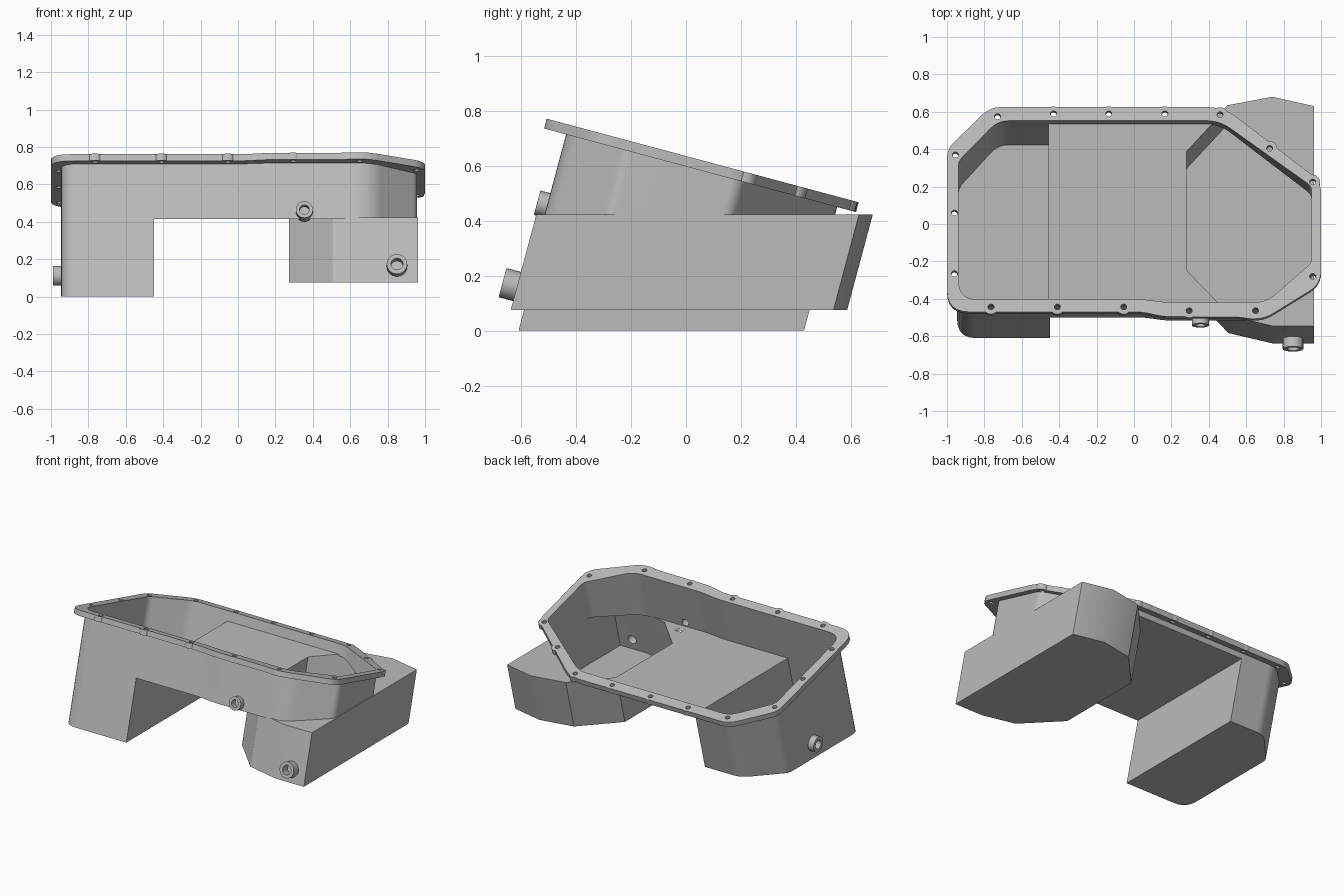
import bpy, bmesh, math
from mathutils import Vector, Matrix

if "Cube" in bpy.data.objects:
    bpy.data.objects.remove(bpy.data.objects["Cube"])

# The rim lies on a plane tilted about x; walls run square to it
TILT = math.radians(15)
S, C = math.sin(TILT), math.cos(TILT)
ORIGIN = Vector((0, 0, 0.636))
ACROSS, NORMAL = Vector((0, C, -S)), Vector((0, S, C))
WALL = 0.008

metal = bpy.data.materials.new("grey metal")
metal.use_nodes = True
metal.diffuse_color = (0.5, 0.5, 0.5, 1)
metal.node_tree.nodes["Principled BSDF"].inputs["Base Color"].default_value = (0.5, 0.5, 0.5, 1)


def on_plane(w):
    return lambda p: ORIGIN + Vector((p[0], 0, 0)) + ACROSS * p[1] + NORMAL * w


def at_height(z):
    def place(p):
        base = on_plane(0)(p)
        return base + NORMAL * ((z - base.z) / NORMAL.z)
    return place


def new_object(name, bm):
    bmesh.ops.recalc_face_normals(bm, faces=bm.faces)
    mesh = bpy.data.meshes.new(name)
    bm.to_mesh(mesh)
    bm.free()
    mesh.materials.append(metal)
    obj = bpy.data.objects.new(name, mesh)
    bpy.context.collection.objects.link(obj)
    return obj


def prism(name, outline, top, bottom):
    bm = bmesh.new()
    upper = [bm.verts.new(top(p)) for p in outline]
    lower = [bm.verts.new(bottom(p)) for p in outline]
    bm.faces.new(upper)
    bm.faces.new(lower[::-1])
    for i in range(len(outline)):
        j = (i + 1) % len(outline)
        bm.faces.new((upper[i], lower[i], lower[j], upper[j]))
    return new_object(name, bm)


def box(name, low, high):
    bm = bmesh.new()
    low, high = Vector(low), Vector(high)
    size = Matrix.Diagonal((*(high - low), 1))
    bmesh.ops.create_cube(bm, size=1, matrix=Matrix.Translation((low + high) / 2) @ size)
    return new_object(name, bm)


def rods(name, specs, sides=24):
    """Cylinders given as (start, end, radius)."""
    bm = bmesh.new()
    for a, b, r in specs:
        turn = (b - a).to_track_quat('Z', 'Y').to_matrix().to_4x4()
        bmesh.ops.create_cone(bm, cap_ends=True, segments=sides, radius1=r, radius2=r,
                              depth=(b - a).length, matrix=Matrix.Translation((a + b) / 2) @ turn)
    return new_object(name, bm)


def boolean(target, other, operation, keep=False):
    mod = target.modifiers.new("cut", 'BOOLEAN')
    mod.operation, mod.solver, mod.object = operation, 'EXACT', other
    bpy.context.view_layer.objects.active = target
    bpy.ops.object.modifier_apply(modifier=mod.name)
    if not keep:
        bpy.data.objects.remove(other)


def inset(points, d):
    """Shrink a clockwise outline of (x, v, corner radius)."""
    out = []
    for i, p in enumerate(points):
        a, b, c = (Vector(q[:2]) for q in (points[i - 1], p, points[(i + 1) % len(points)]))
        e, f = (b - a).normalized(), (c - b).normalized()
        n, m = Vector((e.y, -e.x)), Vector((f.y, -f.x))
        q = b + (n + m) * (d / (1 + n.dot(m)))
        out.append((q.x, q.y, p[2]))
    return out


def rounded(points, steps=6):
    out = []
    for i, (x, y, r) in enumerate(points):
        b = Vector((x, y))
        if r == 0:
            out.append(b)
            continue
        a, c = (Vector(q[:2]) for q in (points[i - 1], points[(i + 1) % len(points)]))
        start, end = b + (a - b).normalized() * r, b + (c - b).normalized() * r
        for k in range(steps + 1):
            t = k / steps
            out.append(start * (1 - t) ** 2 + b * 2 * t * (1 - t) + end * t * t)
    return out


def from_top(points):
    return [(x, y / C, r) for x, y, r in points]


rim_outline = from_top([
    (-0.77, 0.625, 0.06), (0.48, 0.625, 0.09), (1.0, 0.225, 0.06), (1.0, -0.32, 0.07),
    (0.68, -0.518, 0.08), (0.57, -0.498, 0.03), (0.16, -0.495, 0.04), (0.04, -0.47, 0.04),
    (-1.0, -0.47, 0.12), (-1.0, 0.4, 0.05)])
body_outline = from_top([
    (-0.73, 0.56, 0.06), (0.46, 0.56, 0.07), (0.958, 0.205, 0.03), (0.958, -0.21, 0.03),
    (0.71, -0.427, 0.07), (0.17, -0.427, 0.05), (0.05, -0.41, 0.05),
    (-0.946, -0.41, 0.1), (-0.946, 0.34, 0.03)])
SUMP_TOP, SUMP_LOW, FLOOR = 0.423, 0.075, 0.415
sump_outline = [(x, y * C - (SUMP_TOP - ORIGIN.z) * S, 0) for x, y in [
    (0.272, 0.39), (0.5, 0.635), (0.74, 0.68), (0.963, 0.63),
    (0.963, -0.545), (0.74, -0.545), (0.505, -0.49), (0.272, -0.25)]]

# Pan body: deep well at one end, shallow floor, wide sump at the other end
body_inner = rounded(inset(body_outline, WALL))
sump_inner = inset(sump_outline, WALL)
body = prism("pan_body", rounded(body_outline), on_plane(-0.03), at_height(0))
boolean(body, box("step", (-0.45, -2, -1), (2, 2, FLOOR)), 'DIFFERENCE')
boolean(body, prism("sump", [p[:2] for p in sump_outline], at_height(SUMP_TOP),
                    at_height(SUMP_LOW)), 'UNION')

# Threaded fittings: face centre, inward direction, outer and bore radius
fittings = [
    (Vector((0.85, -0.668, 0.175)), ACROSS, 0.055, 0.032),
    (Vector((0.355, -0.542, 0.466)), ACROSS, 0.046, 0.026),
    (Vector((-0.99, -0.07, 0.112)), Vector((1, 0, 0)), 0.053, 0.03)]
for face, inward, outer, bore in fittings:
    boolean(body, rods("fitting", [(face, face + inward * 0.085, outer)]), 'UNION')

# Hollow out the body, the sump and the opening between them
cavity = prism("cavity", body_inner, on_plane(0.05), at_height(WALL))
boolean(cavity, box("step", (-0.45 - WALL, -2, -1), (2, 2, FLOOR + WALL)), 'DIFFERENCE')
boolean(body, cavity, 'DIFFERENCE')
boolean(body, prism("sump_cavity", [p[:2] for p in sump_inner], at_height(SUMP_TOP - WALL),
                    at_height(SUMP_LOW + WALL)), 'DIFFERENCE')
opening = prism("opening", [p[:2] for p in sump_inner], at_height(0.44), at_height(0.4))
boolean(opening, prism("limit", body_inner, on_plane(0.05), at_height(0.38)), 'INTERSECT')
boolean(body, opening, 'DIFFERENCE')
boolean(body, rods("bores", [(f - d * 0.05, f + d * 0.13, b) for f, d, o, b in fittings]),
        'DIFFERENCE')

# Bolted rim with a boss around each hole
bolts = [(-0.73, 0.575), (-0.43, 0.59), (-0.135, 0.59), (0.165, 0.59), (0.46, 0.585),
         (0.725, 0.405), (0.955, 0.225), (0.955, -0.28), (0.65, -0.463), (0.295, -0.463),
         (-0.055, -0.443), (-0.41, -0.443), (-0.765, -0.443), (-0.96, -0.265),
         (-0.96, 0.06), (-0.955, 0.37)]


def bolt_rods(name, high, low, radius):
    return rods(name, [(on_plane(low)((x, y / C)), on_plane(high)((x, y / C)), radius)
                       for x, y in bolts], 20)


THICK = 0.037
rim = prism("rim_flange", rounded(rim_outline), on_plane(0), on_plane(-THICK))
boolean(rim, bolt_rods("bosses", 0, -THICK, 0.04), 'UNION')
boolean(rim, prism("rim_opening", body_inner, on_plane(0.05), on_plane(-0.1)), 'DIFFERENCE')
boolean(rim, bolt_rods("bolt_holes", 0.05, -0.1, 0.016), 'DIFFERENCE')

# Smooth the rounded corners, keep the rest crisp
for obj in (body, rim):
    bpy.ops.object.select_all(action='DESELECT')
    obj.select_set(True)
    bpy.context.view_layer.objects.active = obj
    bpy.ops.object.shade_smooth_by_angle(angle=math.radians(25))
    obj.modifiers.new("even_shading", 'WEIGHTED_NORMAL').keep_sharp = True
